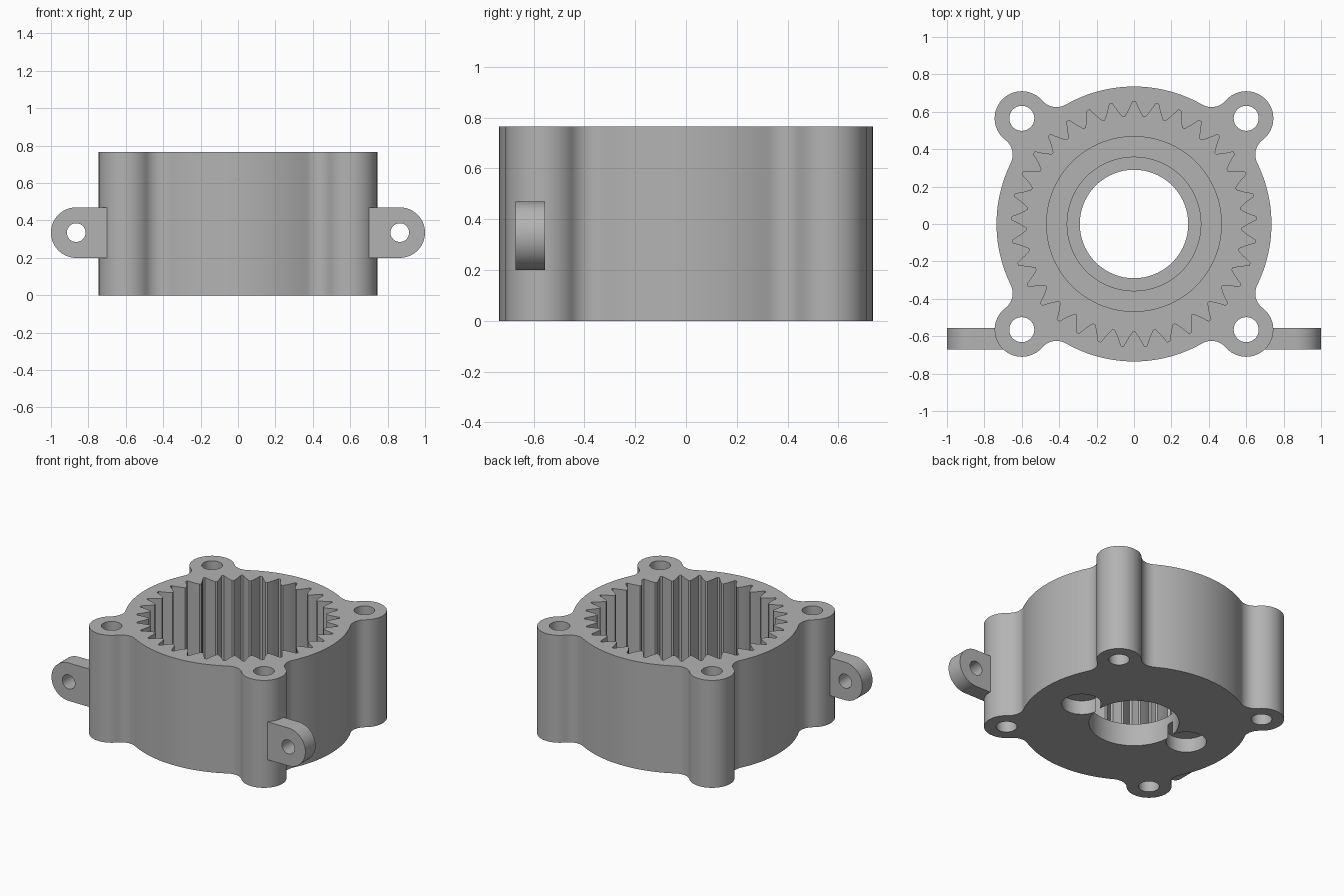
import bpy, bmesh
from math import pi, cos, sin, atan2, acos, hypot, radians
from mathutils import Matrix

cube = bpy.data.objects.get("Cube")
if cube:
    bpy.data.objects.remove(cube, do_unlink=True)

# Main dimensions
HEIGHT, BODY_R, BORE_R = 0.765, 0.735, 0.29
LUG_X, LUG_Y, LUG_R, FILLET = 0.6, 0.565, 0.145, 0.1
TEETH, ROOT_R, TIP_R, FLOOR = 33, 0.655, 0.575, 0.13

grey = bpy.data.materials.new("plain grey")
grey.use_nodes = True
colour = (0.45, 0.45, 0.45, 1)
grey.diffuse_color = colour
grey.node_tree.nodes["Principled BSDF"].inputs["Base Color"].default_value = colour


def finish(name, bm):
    bmesh.ops.recalc_face_normals(bm, faces=bm.faces)
    mesh = bpy.data.meshes.new(name)
    bm.to_mesh(mesh)
    bm.free()
    mesh.materials.append(grey)
    obj = bpy.data.objects.new(name, mesh)
    bpy.context.collection.objects.link(obj)
    return obj


def prism(name, points, z0, z1, matrix=None):
    """Closed outline extruded from z0 to z1."""
    bm = bmesh.new()
    face = bm.faces.new([bm.verts.new((x, y, z0)) for x, y in points])
    out = bmesh.ops.extrude_face_region(bm, geom=[face])
    top = [v for v in out["geom"] if isinstance(v, bmesh.types.BMVert)]
    bmesh.ops.translate(bm, verts=top, vec=(0, 0, z1 - z0))
    if matrix:
        bm.transform(matrix)
    return finish(name, bm)


def arc(cx, cy, r, a0, a1, n):
    return [(cx + r * cos(a0 + (a1 - a0) * i / n),
             cy + r * sin(a0 + (a1 - a0) * i / n)) for i in range(n + 1)]


def circle(cx, cy, r, n):
    return arc(cx, cy, r, 0, 2 * pi, n)[:-1]


def cut(obj, cutters):
    """Subtract the cutters, then discard them."""
    for c in cutters:
        c.hide_render = True
        mod = obj.modifiers.new("cut", "BOOLEAN")
        mod.operation, mod.solver, mod.object = "DIFFERENCE", "EXACT", c
    bpy.context.view_layer.update()
    graph = bpy.context.evaluated_depsgraph_get()
    mesh = bpy.data.meshes.new_from_object(obj.evaluated_get(graph))
    obj.modifiers.clear()
    obj.data = mesh
    for c in cutters:
        bpy.data.objects.remove(c, do_unlink=True)


def housing_outline():
    """Round body blended into four corner lugs by concave fillets."""
    dist = hypot(LUG_X, LUG_Y)
    a, b = BODY_R + FILLET, LUG_R + FILLET
    spread = acos((a * a + dist * dist - b * b) / (2 * a * dist))
    lugs = [(LUG_X, LUG_Y), (-LUG_X, LUG_Y), (-LUG_X, -LUG_Y), (LUG_X, -LUG_Y)]
    pts = []
    for i, (lx, ly) in enumerate(lugs):
        mid = atan2(ly, lx)
        t0, t1 = mid - spread, mid + spread
        f0 = (a * cos(t0), a * sin(t0))
        f1 = (a * cos(t1), a * sin(t1))
        s0 = atan2(ly - f0[1], lx - f0[0])
        s1 = atan2(ly - f1[1], lx - f1[0])
        # into the lug: turn clockwise round the first fillet
        start = t0 + pi
        sweep = (start - s0) % (2 * pi)
        pts += arc(*f0, FILLET, start, start - sweep, 10)[:-1]
        # round the lug
        l0, l1 = s0 + pi, s1 + pi
        pts += arc(lx, ly, LUG_R, l0, l0 + (l1 - l0) % (2 * pi), 36)[:-1]
        # out of the lug
        sweep = (s1 - (t1 + pi)) % (2 * pi)
        pts += arc(*f1, FILLET, s1, s1 - sweep, 10)[:-1]
        # round body up to the next lug
        nx, ny = lugs[(i + 1) % 4]
        gap = (atan2(ny, nx) - spread - t1) % (2 * pi)
        pts += arc(0, 0, BODY_R, t1, t1 + gap, 28)[:-1]
    return pts


def gear_outline():
    """Internal teeth; a root sits at the back."""
    pitch = 2 * pi / TEETH
    flank = [(-0.44, TIP_R), (-0.26, 0.605), (-0.15, 0.63), (-0.06, ROOT_R)]
    flank += [(-t, r) for t, r in reversed(flank)]
    return [(r * cos(pi / 2 + (k + t) * pitch), r * sin(pi / 2 + (k + t) * pitch))
            for k in range(TEETH) for t, r in flank]


# Housing with ring gear, bore, lug holes and underside pockets
housing = prism("housing", housing_outline(), 0, HEIGHT)
cutters = [prism("gear_cut", gear_outline(), FLOOR, 1),
           prism("bore_cut", circle(0, 0, BORE_R, 96), -0.1, 0.5)]
for sx in (-1, 1):
    for sy in (-1, 1):
        cutters.append(prism("bolt_cut", circle(sx * LUG_X, sy * LUG_Y, 0.067, 40), -0.1, 1))
    cutters.append(prism("pocket_cut", circle(sx * 0.415, -sx * 0.03, 0.13, 48), -0.1, 0.1))
cut(housing, cutters)

# Stepped boss round the bore
bm = bmesh.new()
profile = [(0.47, FLOOR), (0.47, 0.145), (0.36, 0.145), (0.36, 0.16),
           (BORE_R, 0.16), (BORE_R, FLOOR)]
rings = [[bm.verts.new((x, y, z)) for x, y in circle(0, 0, r, 96)] for r, z in profile]
for lower, upper in zip(rings, rings[1:]):
    for i in range(96):
        j = (i + 1) % 96
        bm.faces.new((lower[i], lower[j], upper[j], upper[i]))
boss = finish("bore_boss", bm)

# Side ears with a cross hole, standing in the front plane
parts = [housing, boss]
upright = Matrix.Rotation(radians(90), 4, "X")
for side, sx in (("left", 1), ("right", -1)):
    shape = [(0.68, 0.2)] + arc(0.865, 0.335, 0.135, -pi / 2, pi / 2, 32) + [(0.68, 0.47)]
    ear = prism(side + "_ear", [(sx * x, z) for x, z in shape], 0.555, 0.67, upright)
    hole = prism("ear_cut", circle(sx * 0.865, 0.335, 0.05, 40), 0.5, 0.8, upright)
    cut(ear, [hole])
    parts.append(ear)

# Smooth round walls, crisp edges
bpy.ops.object.select_all(action="DESELECT")
for p in parts:
    p.select_set(True)
bpy.context.view_layer.objects.active = housing
bpy.ops.object.shade_smooth_by_angle(angle=radians(25))
